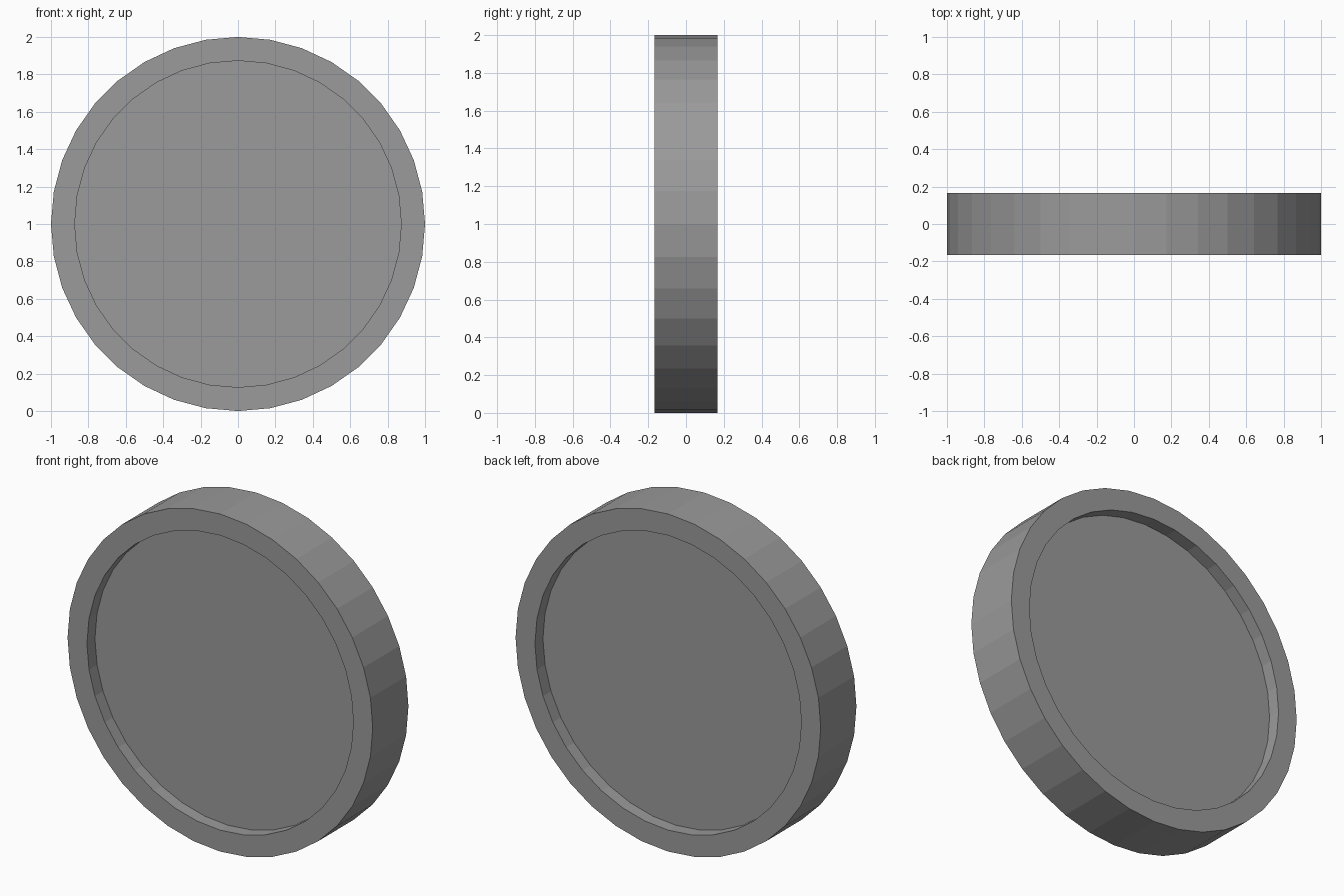
import bpy, bmesh, math

if "Cube" in bpy.data.objects:
    bpy.data.objects.remove(bpy.data.objects["Cube"])

SIDES = 36
OUTER, INNER = 1.0, 0.873   # rim radii
HALF, FLOOR = 0.167, 0.092  # half thickness, recessed face offset

bm = bmesh.new()

def ring(radius, y):
    return [bm.verts.new((radius * math.sin(2 * math.pi * i / SIDES), y,
                          1 + radius * math.cos(2 * math.pi * i / SIDES)))
            for i in range(SIDES)]

# Cross-section from front recess, over the rim, to back recess
profile = [(INNER, -FLOOR), (INNER, -HALF), (OUTER, -HALF),
           (OUTER, HALF), (INNER, HALF), (INNER, FLOOR)]
rings = [ring(r, y) for r, y in profile]
for a, b in zip(rings, rings[1:]):
    for i in range(SIDES):
        j = (i + 1) % SIDES
        bm.faces.new((a[i], a[j], b[j], b[i]))

# Flat recessed faces on both sides
bm.faces.new(rings[0])
bm.faces.new(rings[-1])
bmesh.ops.recalc_face_normals(bm, faces=bm.faces[:])

mesh = bpy.data.meshes.new("recessed_disc")
bm.to_mesh(mesh)
bm.free()

# Dark grey finish
grey = bpy.data.materials.new("dark_grey")
grey.diffuse_color = (0.325, 0.325, 0.325, 1)
grey.use_nodes = True
grey.node_tree.nodes["Principled BSDF"].inputs["Base Color"].default_value = grey.diffuse_color
mesh.materials.append(grey)
bpy.context.collection.objects.link(bpy.data.objects.new("recessed_disc", mesh))
